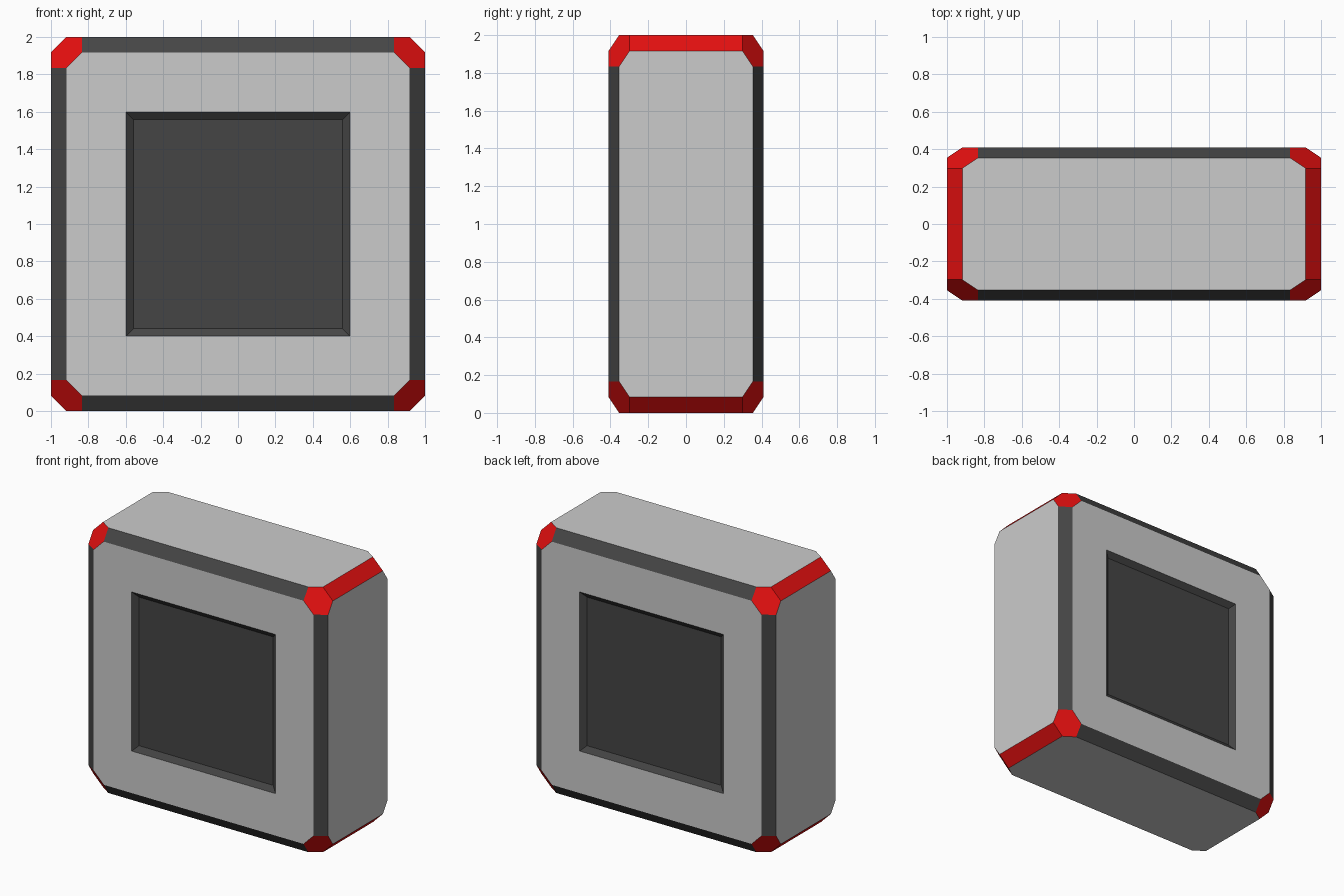
import bpy, bmesh
from mathutils import Vector

if "Cube" in bpy.data.objects:
    bpy.data.objects.remove(bpy.data.objects["Cube"])

HALF = (1.0, 0.41, 1.0)          # half extents of the block
CUT = (0.083, 0.056, 0.083)      # chamfer step per axis
GREY, DARK, RED = 0, 1, 2


def material(name, color):
    m = bpy.data.materials.new(name)
    m.diffuse_color = color
    m.use_nodes = True
    m.node_tree.nodes["Principled BSDF"].inputs["Base Color"].default_value = m.diffuse_color
    return m


# Chamfered block: each corner is a hexagon whose points step 0, 1, 2 cuts inwards
bm = bmesh.new()
steps = [(0, 1, 2), (0, 2, 1), (1, 0, 2), (1, 2, 0), (2, 0, 1), (2, 1, 0)]
for sx in (-1, 1):
    for sy in (-1, 1):
        for sz in (-1, 1):
            for st in steps:
                p = [s * (h - c * k) for s, h, c, k in zip((sx, sy, sz), HALF, CUT, st)]
                bm.verts.new((p[0], p[1], p[2] + 1))
bmesh.ops.convex_hull(bm, input=bm.verts[:])
bmesh.ops.dissolve_limit(bm, angle_limit=0.02, verts=bm.verts[:], edges=bm.edges[:])
bm.normal_update()

# Corners and side-to-top/bottom chamfers are red, front/back rims are dark
for f in bm.faces:
    x, y, z = (abs(c) > 0.1 for c in f.normal)
    f.material_index = RED if x and z else DARK if y and (x or z) else GREY


# Shallow square recess with sloped walls in the front and back
def square(half, y):
    return [bm.verts.new((a * half, y, 1 + b * half))
            for a, b in ((-1, -1), (1, -1), (1, 1), (-1, 1))]


for s in (-1, 1):
    face = next(f for f in bm.faces if f.normal.y * s > 0.99)
    outer = list(face.edges)
    bmesh.ops.delete(bm, geom=[face], context='FACES_ONLY')
    rim = square(0.60, s * HALF[1])
    floor = square(0.56, s * (HALF[1] - 0.03))
    inner = [bm.edges.new((rim[i], rim[(i + 1) % 4])) for i in range(4)]
    bmesh.ops.triangle_fill(bm, edges=outer + inner, use_beauty=True,
                            normal=Vector((0, s, 0)))
    new = [bm.faces.new(floor)]
    for i in range(4):
        j = (i + 1) % 4
        new.append(bm.faces.new((rim[i], rim[j], floor[j], floor[i])))
    for f in new:
        f.material_index = DARK
bmesh.ops.recalc_face_normals(bm, faces=bm.faces[:])


# Separate the colour groups into named parts
def part(name, group, mat=None):
    b = bm.copy()
    bmesh.ops.delete(b, geom=[f for f in b.faces if f.material_index != group],
                     context='FACES')
    for f in b.faces:
        f.material_index = 0
    me = bpy.data.meshes.new(name)
    b.to_mesh(me)
    b.free()
    if mat:
        me.materials.append(mat)
    bpy.context.collection.objects.link(bpy.data.objects.new(name, me))


part("block_panels", GREY)
part("dark_rims_and_recesses", DARK, material("dark_trim", (0.06, 0.06, 0.06, 1)))
part("red_corner_trim", RED, material("red_trim", (0.8, 0.005, 0.005, 1)))
bm.free()
